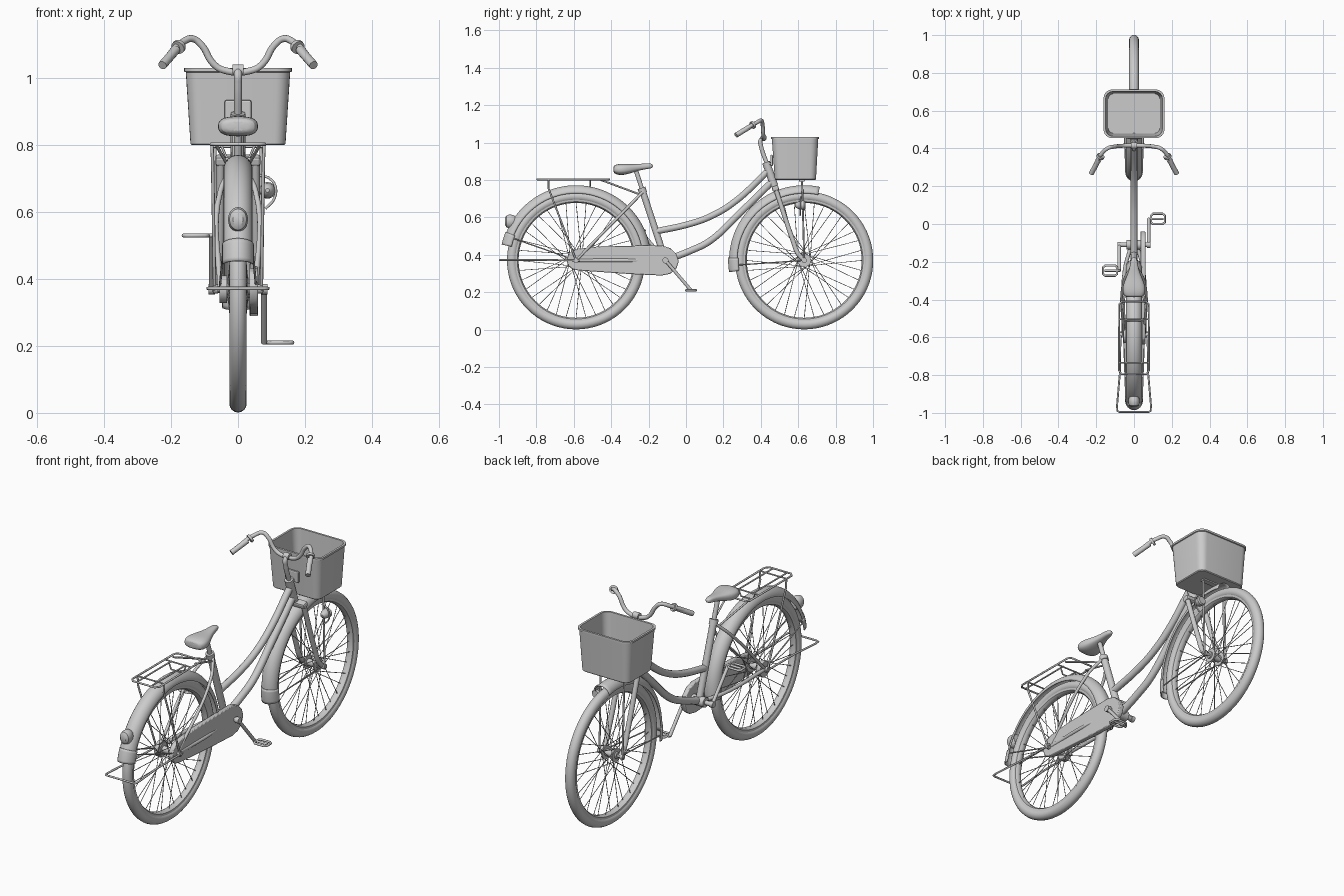
import bpy, bmesh, math
from mathutils import Vector

if "Cube" in bpy.data.objects:
    bpy.data.objects.remove(bpy.data.objects["Cube"])

REAR, FRONT = (-0.588, 0.37), (0.632, 0.37)   # wheel centres (y, z)


def grid(name, rows, loop=False, ring=True, cap=True, thick=0):
    """Skin rows of points; ring closes each row, loop joins last row to first."""
    bm = bmesh.new()
    vs = [[bm.verts.new(p) for p in r] for r in rows]
    n, m = len(vs), len(vs[0])
    for i in range(n if loop else n - 1):
        a, b = vs[i], vs[(i + 1) % n]
        for j in range(m if ring else m - 1):
            k = (j + 1) % m
            bm.faces.new((a[j], a[k], b[k], b[j]))
    if cap and ring and not loop:
        bm.faces.new(vs[0])
        bm.faces.new(vs[-1])
    bmesh.ops.recalc_face_normals(bm, faces=bm.faces)
    me = bpy.data.meshes.new(name)
    bm.to_mesh(me)
    bm.free()
    me.shade_smooth()
    me.set_sharp_from_angle(angle=math.radians(35))
    ob = bpy.data.objects.new(name, me)
    bpy.context.collection.objects.link(ob)
    if thick:
        s = ob.modifiers.new("thickness", 'SOLIDIFY')
        s.thickness, s.offset = thick, 0
    return ob


def sweep(name, c, profile, a0=0, a1=360, steps=72, ring=True, thick=0):
    """Sweep an (x, radius) profile round the wheel centre."""
    full = a1 - a0 == 360
    rows = []
    for i in range(steps if full else steps + 1):
        a = math.radians(a0 + (a1 - a0) * i / steps)
        rows.append([(x, c[0] + r * math.cos(a), c[1] + r * math.sin(a)) for x, r in profile])
    return grid(name, rows, full, ring, True, thick)


def tubes(name, paths, r, smooth=True, res=3, closed=False):
    cu = bpy.data.curves.new(name, 'CURVE')
    cu.dimensions = '3D'
    cu.bevel_depth, cu.bevel_resolution, cu.use_fill_caps = r, res, True
    cu.resolution_u = 8
    for pts in paths:
        sp = cu.splines.new('BEZIER' if smooth else 'POLY')
        if smooth:
            sp.bezier_points.add(len(pts) - 1)
            for b, p in zip(sp.bezier_points, pts):
                b.co = p
                b.handle_left_type = b.handle_right_type = 'AUTO'
        else:
            sp.points.add(len(pts) - 1)
            for b, p in zip(sp.points, pts):
                b.co = (*p, 1)
        sp.use_cyclic_u = closed
    ob = bpy.data.objects.new(name, cu)
    bpy.context.collection.objects.link(ob)
    return ob


def rod(name, a, b, r):
    return tubes(name, [[a, b]], r, False, 5)


def both(pts):
    return [[(s * x, y, z) for x, y, z in pts] for s in (1, -1)]


def box(name, loc, size, bevel=0.004, tilt=0):
    bpy.ops.mesh.primitive_cube_add(size=1, location=loc, rotation=(tilt, 0, 0))
    ob = bpy.context.object
    ob.name, ob.scale = name, size
    bpy.ops.object.transform_apply(location=False, rotation=False)
    b = ob.modifiers.new("bevel", 'BEVEL')
    b.width, b.segments = bevel, 2
    return ob


def arc(hw, r0, h, n=12):
    return [(hw * math.cos(math.pi * i / n), r0 + h * math.sin(math.pi * i / n)) for i in range(n + 1)]


# Wheels: tyre, rim, hub and crossed spokes
for tag, c in (("rear", REAR), ("front", FRONT)):
    sweep(tag + "_tyre", c, [(0.026 * math.cos(t * math.pi / 8), 0.342 + 0.027 * math.sin(t * math.pi / 8))
                             for t in range(16)])
    sweep(tag + "_rim", c, [(-0.02, 0.327), (-0.018, 0.314), (-0.008, 0.307),
                            (0.008, 0.307), (0.018, 0.314), (0.02, 0.327)])
    rod(tag + "_hub", (-0.04, *c), (0.04, *c), 0.018)
    rod(tag + "_axle", (-0.078, *c), (0.078, *c), 0.008)
    for s in (-1, 1):
        rod(tag + "_hub_flange", (s * 0.026, *c), (s * 0.032, *c), 0.036)
        rod(tag + "_axle_nut", (s * 0.06, *c), (s * 0.074, *c), 0.014)
    spokes = []
    for i in range(36):
        a = math.tau * i / 36
        h = a + (1.15 if i // 2 % 2 else -1.15)
        s = 0.029 if i % 2 else -0.029
        spokes.append([(s, c[0] + 0.033 * math.cos(h), c[1] + 0.033 * math.sin(h)),
                       (s * 0.15, c[0] + 0.31 * math.cos(a), c[1] + 0.31 * math.sin(a))])
    tubes(tag + "_spokes", spokes, 0.0018, False, 1)
rod("rear_drum_brake", (-0.055, *REAR), (-0.033, *REAR), 0.042)

# Mudguards with flaps and stays
guard, flap = arc(0.042, 0.358, 0.042), arc(0.045, 0.352, 0.052)
sweep("rear_mudguard", REAR, guard, -4, 168, 48, False, 0.003)
sweep("front_mudguard", FRONT, guard, 78, 184, 36, False, 0.003)
sweep("rear_mud_flap", REAR, flap, 158, 168, 6, False, 0.005)
sweep("front_mud_flap", FRONT, flap, 178, 189, 6, False, 0.005)
tubes("rear_mudguard_stays", both([(0.055, *REAR), (0.043, -0.93, 0.49)]), 0.0035, False)
tubes("front_mudguard_stays", both([(0.055, *FRONT), (0.043, 0.272, 0.345)]), 0.0035, False)

# Rear light
grid("rear_light", [[(w * math.cos(t * math.tau / 20) * 0.03, y, 0.578 + w * 0.037 * math.sin(t * math.tau / 20))
                     for t in range(20)] for y, w in
                    ((-0.91, 0.7), (-0.925, 0.95), (-0.945, 1), (-0.96, 0.85), (-0.968, 0.5))])

# Frame tubes
tubes("upper_frame_tube", [[(0, .435, .845), (0, .26, .683), (0, .135, .607), (0, .02, .565), (0, -.16, .525)]], 0.018)
tubes("lower_frame_tube", [[(0, .46, .79), (0, .285, .62), (0, .125, .472), (0, .02, .42), (0, -.11, .37)]], 0.019)
rod("seat_tube", (0, -0.11, 0.37), (0, -0.235, 0.75), 0.018)
rod("seat_clamp", (0, -0.229, 0.73), (0, -0.238, 0.757), 0.022)
rod("seat_post", (0, -0.233, 0.745), (0, -0.273, 0.866), 0.012)
rod("head_tube", (0, 0.428, 0.895), (0, 0.472, 0.768), 0.022)
rod("bottom_bracket", (-0.04, -0.11, 0.37), (0.04, -0.11, 0.37), 0.026)
tubes("seat_stays", both([(0.015, -.232, .735), (0.052, -.30, .665), (0.055, *REAR)]), 0.008)
tubes("chain_stays", both([(0.018, -.12, .37), (0.05, -.25, .37), (0.055, *REAR)]), 0.01)

# Fork, stem and handlebar
tubes("fork_blades", both([(0.052, .478, .757), (0.054, .572, .475), (0.055, .598, .408), (0.056, *FRONT)]), 0.013)
box("fork_crown", (0, 0.478, 0.755), (0.135, 0.036, 0.03), 0.008, 0.32)
tubes("stem", [[(0, .435, .88), (0, .40, .985), (0, .398, 1.01), (0, .415, 1.025)]], 0.012)
rod("bar_clamp", (-0.016, .415, 1.025), (0.016, .415, 1.025), 0.017)
half = [(.045, .415, 1.025), (.075, .413, 1.045), (.108, .409, 1.098), (.135, .403, 1.118),
        (.165, .38, 1.108), (.225, .268, 1.04)]
tubes("handlebar", [[(-x, y, z) for x, y, z in reversed(half)] + half], 0.0105)
a, b = Vector((.175, .362, 1.097)), Vector((.226, .267, 1.039))
for s in (1, -1):
    m = Vector((s, 1, 1))
    rod("grip", a.lerp(b, 0.2) * m, b * m, 0.0135)
    rod("grip_collar", a * m, a.lerp(b, 0.1) * m, 0.021)

# Saddle lofted front to back
def saddle_row(y, w, top, bot):
    pts = []
    for i in range(24):
        t = math.tau * i / 24
        cs, sn = math.cos(t), math.sin(t)
        pts.append((w * math.copysign(abs(cs) ** 0.75, cs), y,
                    (top + bot) / 2 + (top - bot) / 2 * math.copysign(abs(sn) ** 0.75, sn)))
    return pts


saddle = grid("saddle", [saddle_row(*r) for r in (
    (-.388, .035, .872, .842), (-.382, .051, .88, .834), (-.36, .061, .886, .826), (-.33, .06, .887, .826),
    (-.295, .047, .885, .836), (-.26, .031, .885, .848), (-.225, .022, .888, .856),
    (-.195, .018, .889, .86), (-.182, .013, .886, .864), (-.177, .006, .88, .869))])
sub = saddle.modifiers.new("smooth", 'SUBSURF')
sub.levels = sub.render_levels = 1

# Basket: outer wall, rolled rim, inner wall and floor
def round_rect(hx, hy, cy, z, r):
    return [(sx * (hx - r) + r * math.cos(math.radians(q + k * 15)),
             cy + sy * (hy - r) + r * math.sin(math.radians(q + k * 15)), z)
            for sx, sy, q in ((1, 1, 0), (-1, 1, 90), (-1, -1, 180), (1, -1, 270)) for k in range(7)]


grid("basket", [round_rect(*r) for r in (
    (.138, .106, .585, .80, .03), (.142, .11, .585, .804, .034), (.156, .124, .583, 1.018, .042),
    (.161, .129, .583, 1.02, .046), (.161, .129, .583, 1.03, .046), (.15, .118, .583, 1.03, .038),
    (.137, .105, .585, .808, .03))])
box("basket_bracket", (0, 0.458, 0.905), (0.08, 0.014, 0.06), 0.006)
box("basket_bracket_arm", (0, 0.443, 0.888), (0.034, 0.04, 0.012))
box("basket_base_plate", (0, 0.62, 0.796), (0.15, 0.03, 0.008), 0.002)
tubes("basket_stays", both([(0.068, .62, .798), (0.07, .622, .75), (0.068, *FRONT)]), 0.005, False)

# Side lamp with wire guard
grid("lamp", [[(0.088 + r * math.cos(t * math.tau / 16), y, 0.665 + r * math.sin(t * math.tau / 16))
               for t in range(16)] for y, r in ((.582, .006), (.588, .014), (.605, .022), (.632, .025), (.638, .02))])
tubes("lamp_guard", [[(.066, .615, .71), (.095, .612, .70), (.112, .61, .675), (.108, .61, .64), (.082, .61, .61)]], 0.004)

# Chain case
case = [(-.638, .37), (-.63, .40), (-.61, .422), (-.575, .433), (-.45, .446), (-.13, .45), (-.085, .436), (-.052, .405),
        (-.038, .365), (-.052, .325), (-.085, .298), (-.13, .289), (-.3, .297), (-.575, .316), (-.61, .324), (-.63, .343)]
cc = grid("chain_case", [[(x, y, z) for y, z in case] for x in (0.034, 0.06)])
bev = cc.modifiers.new("bevel", 'BEVEL')
bev.width, bev.segments = 0.004, 2

# Cranks and pedals
rod("crank_axle", (-0.085, -.11, .37), (0.085, -.11, .37), 0.012)
for s in (1, -1):
    y, z = -.11 + s * .137, .37 - s * .16
    rod("crank", (s * .078, -.11, .37), (s * .078, y, z), 0.009)
    rod("crank_boss", (s * .068, -.11, .37), (s * .088, -.11, .37), 0.016)
    rod("pedal_axle", (s * .075, y, z), (s * .155, y, z), 0.006)
    tubes("pedal_cage", [[(s * u, y + v, z) for u, v in (
        (.09, -.018), (.1, -.027), (.152, -.027), (.163, -.018),
        (.163, .018), (.152, .027), (.1, .027), (.09, .018))]], 0.006, False, 2, True)

# Luggage rack
tubes("rack_outer_frame", [[(s * x, y, .803) for s, x, y in (
    (1, .065, -.41), (1, .078, -.425), (1, .08, -.775), (1, .065, -.795),
    (-1, .065, -.795), (-1, .08, -.775), (-1, .078, -.425), (-1, .065, -.41))]], 0.005, False, 2, True)
tubes("rack_slats", both([(.042, -.50, .803), (.042, -.795, .803)]), 0.004, False, 2)
tubes("rack_crossbars", [[(-.079, y, .803), (.079, y, .803)] for y in (-.505, -.735)], 0.004, False, 2)
tubes("rack_legs", both([(.078, -.735, .80), (.076, -.735, .755), (.07, *REAR)]), 0.005, False, 2)
tubes("rack_fender_bridge", [[(-.05, -.513, .80), (-.035, -.513, .765), (.035, -.513, .765), (.05, -.513, .80)]],
      0.004, False, 2)
tubes("rack_seat_struts", both([(.065, -.455, .80), (.02, -.245, .722)]), 0.005, False, 2)

# Parking stand folded up behind the rear wheel
stand = [(.072, -.57, .37), (.075, -.79, .372), (.09, -.965, .372), (.088, -.99, .372), (.078, -.995, .372)]
tubes("parking_stand", [stand + [(-x, y, z) for x, y, z in reversed(stand)]], 0.005, False, 2)
